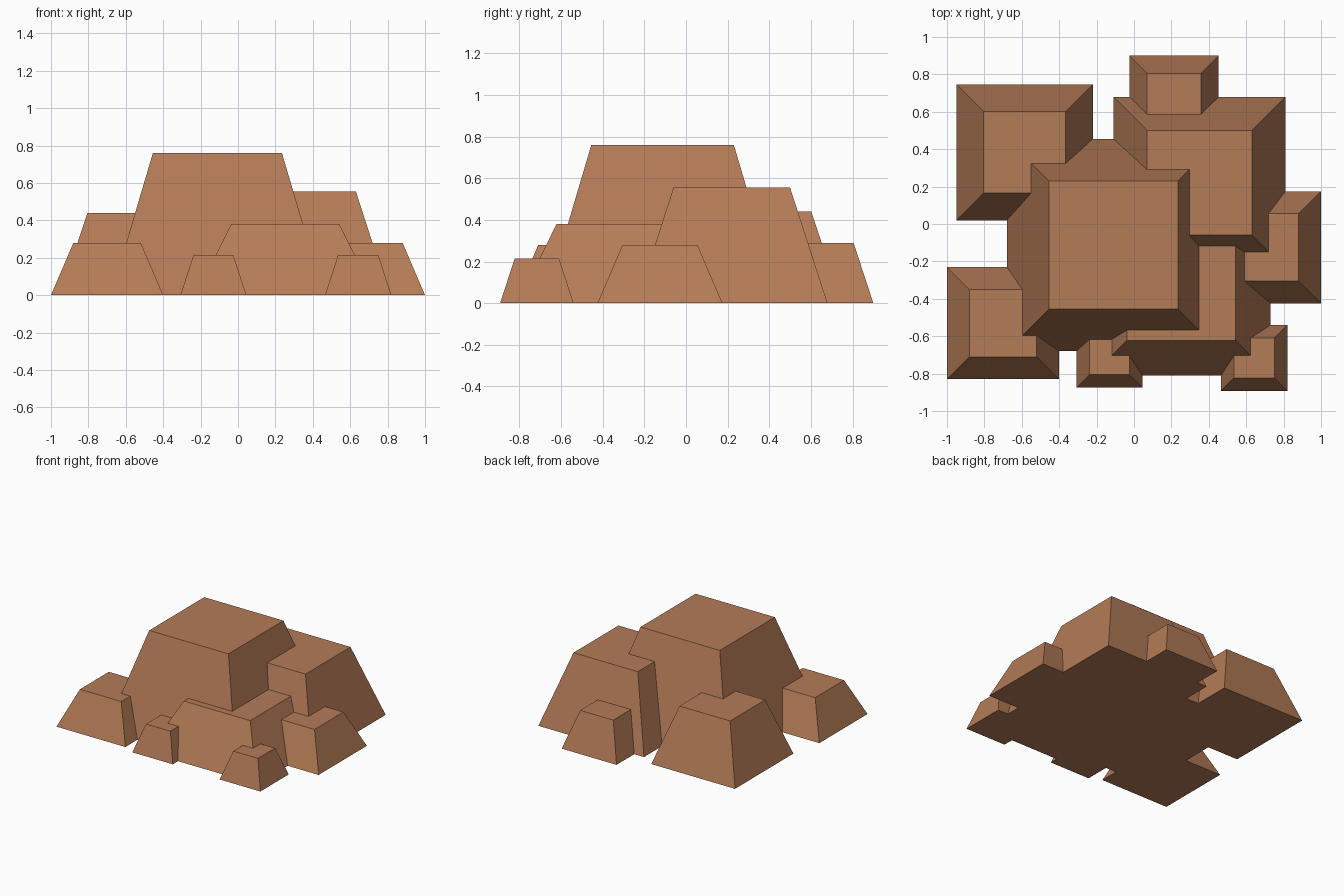
import bpy, bmesh

if "Cube" in bpy.data.objects:
    bpy.data.objects.remove(bpy.data.objects["Cube"])

mat = bpy.data.materials.new("brown_rock")
mat.diffuse_color = (0.46, 0.20, 0.095, 1)
mat.use_nodes = True
mat.node_tree.nodes["Principled BSDF"].inputs["Base Color"].default_value = mat.diffuse_color


def block(name, x0, x1, y0, y1, height, inset):
    """Tapered block: base rectangle on the ground, top inset evenly on all sides."""
    bm = bmesh.new()
    bmesh.ops.create_cube(bm, size=1)
    for v in bm.verts:
        d = inset if v.co.z > 0 else 0
        v.co.x = x1 - d if v.co.x > 0 else x0 + d
        v.co.y = y1 - d if v.co.y > 0 else y0 + d
        v.co.z = height if v.co.z > 0 else 0
    bmesh.ops.recalc_face_normals(bm, faces=bm.faces)
    mesh = bpy.data.meshes.new(name)
    bm.to_mesh(mesh)
    bm.free()
    mesh.materials.append(mat)
    obj = bpy.data.objects.new(name, mesh)
    bpy.context.collection.objects.link(obj)


# Large rocks: centre, back right, back left, front
block("main_rock", -0.68, 0.46, -0.68, 0.455, 0.76, 0.225)
block("back_right_rock", -0.11, 0.81, -0.24, 0.68, 0.555, 0.18)
block("back_left_rock", -0.95, -0.22, 0.02, 0.747, 0.44, 0.145)
block("front_rock", -0.225, 0.73, -0.81, 0.145, 0.38, 0.188)

# Smaller rocks around the rim
block("front_left_rock", -1.0, -0.40, -0.83, -0.23, 0.28, 0.12)
block("right_rock", 0.40, 1.0, -0.425, 0.175, 0.28, 0.12)
block("back_small_rock", -0.025, 0.453, 0.422, 0.90, 0.29, 0.095)
block("front_small_rock", -0.308, 0.045, -0.875, -0.522, 0.215, 0.07)
block("front_right_small_rock", 0.465, 0.82, -0.893, -0.54, 0.215, 0.07)
